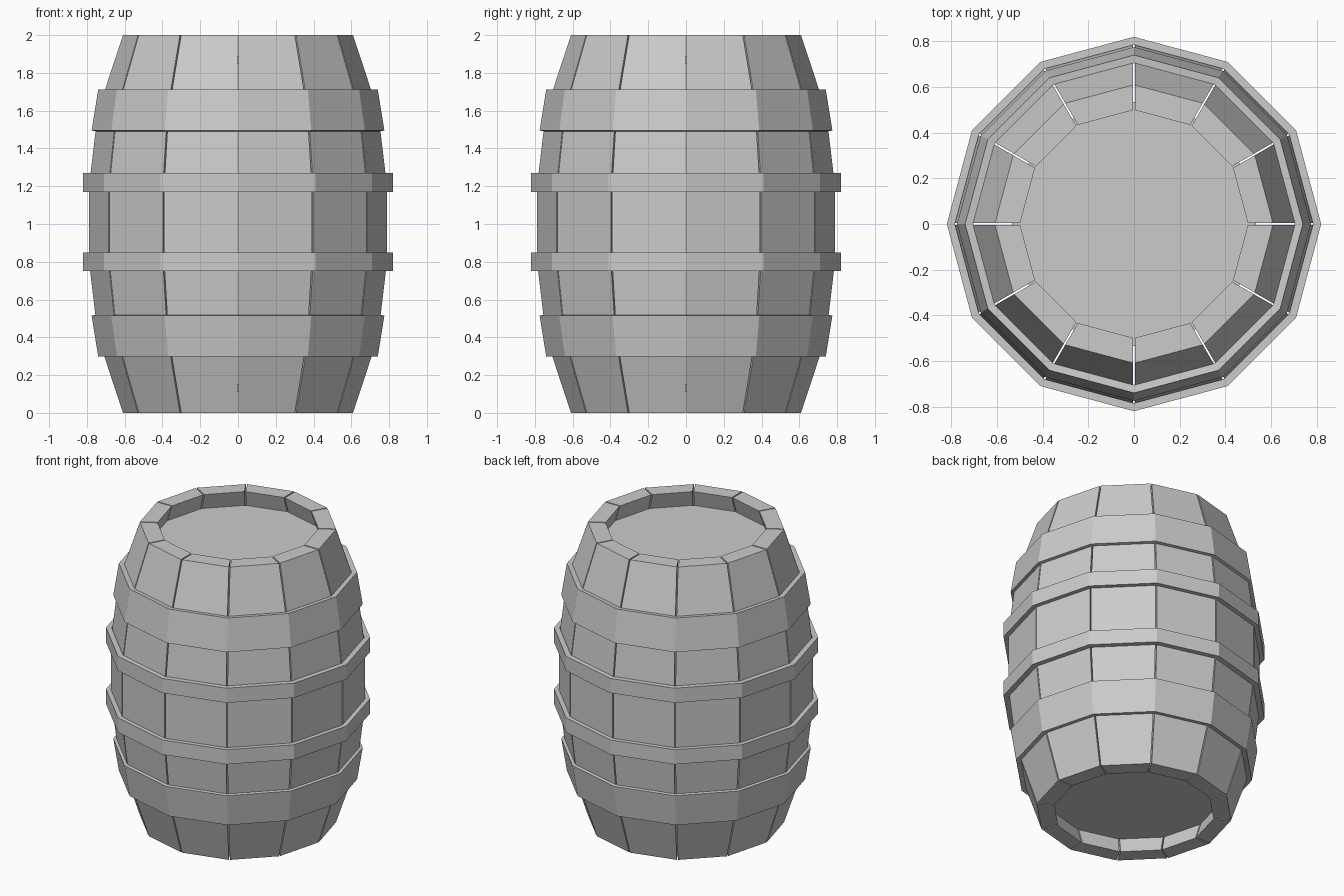
import bpy, bmesh
from math import cos, sin, pi
from mathutils import Vector

if "Cube" in bpy.data.objects:
    bpy.data.objects.remove(bpy.data.objects["Cube"])

N = 12
STEP = 2 * pi / N
GAP = 0.004


def ring_point(r, z, i):
    return Vector((r * cos(i * STEP), r * sin(i * STEP), z))


def finish(bm, name):
    bmesh.ops.recalc_face_normals(bm, faces=bm.faces)
    mesh = bpy.data.meshes.new(name)
    bm.to_mesh(mesh)
    bm.free()
    obj = bpy.data.objects.new(name, mesh)
    bpy.context.collection.objects.link(obj)
    return obj


# Staves: twelve bent planks with narrow gaps between them
outer = [(0.61, 0), (0.742, 0.4), (0.79, 0.8), (0.79, 1.2), (0.742, 1.6), (0.61, 2)]
bm = bmesh.new()
for i in range(N):
    rows = []
    for r, z in outer:
        row = []
        for rad in (r, r - 0.11):
            a, b = ring_point(rad, z, i), ring_point(rad, z, i + 1)
            d = (b - a).normalized() * GAP
            row += [a + d, b - d]
        rows.append([bm.verts.new(row[k]) for k in (0, 1, 3, 2)])
    for lo, hi in zip(rows, rows[1:]):
        for k in range(4):
            m = (k + 1) % 4
            bm.faces.new((lo[k], lo[m], hi[m], hi[k]))
    bm.faces.new(rows[0])
    bm.faces.new(rows[-1])
finish(bm, "staves")


# Hoops: closed four-point profiles swept around the barrel
def hoop(name, profile):
    bm = bmesh.new()
    rings = [[bm.verts.new(ring_point(r, z, i)) for r, z in profile] for i in range(N)]
    n = len(profile)
    for i in range(N):
        a, b = rings[i], rings[(i + 1) % N]
        for k in range(n):
            m = (k + 1) % n
            bm.faces.new((a[k], b[k], b[m], a[m]))
    finish(bm, name)


wide = [(0.74, 0.298), (0.775, 0.515), (0.75, 0.52), (0.705, 0.302)]
narrow = [(0.82, 0.75), (0.82, 0.85), (0.785, 0.85), (0.785, 0.75)]
for label, prof in (("wide", wide), ("narrow", narrow)):
    hoop("lower_" + label + "_hoop", prof)
    hoop("upper_" + label + "_hoop", [(r, 2.01 - z if label == "wide" else 2.02 - z) for r, z in prof])


# Lids: flat discs recessed inside both rims
def lid(name, z0, z1):
    bm = bmesh.new()
    lo, hi = [[bm.verts.new(ring_point(0.535, z, i)) for i in range(N)] for z in (z0, z1)]
    bm.faces.new(lo)
    bm.faces.new(hi)
    for i in range(N):
        m = (i + 1) % N
        bm.faces.new((lo[i], lo[m], hi[m], hi[i]))
    finish(bm, name)


lid("bottom_lid", 0.11, 0.15)
lid("top_lid", 1.85, 1.89)
